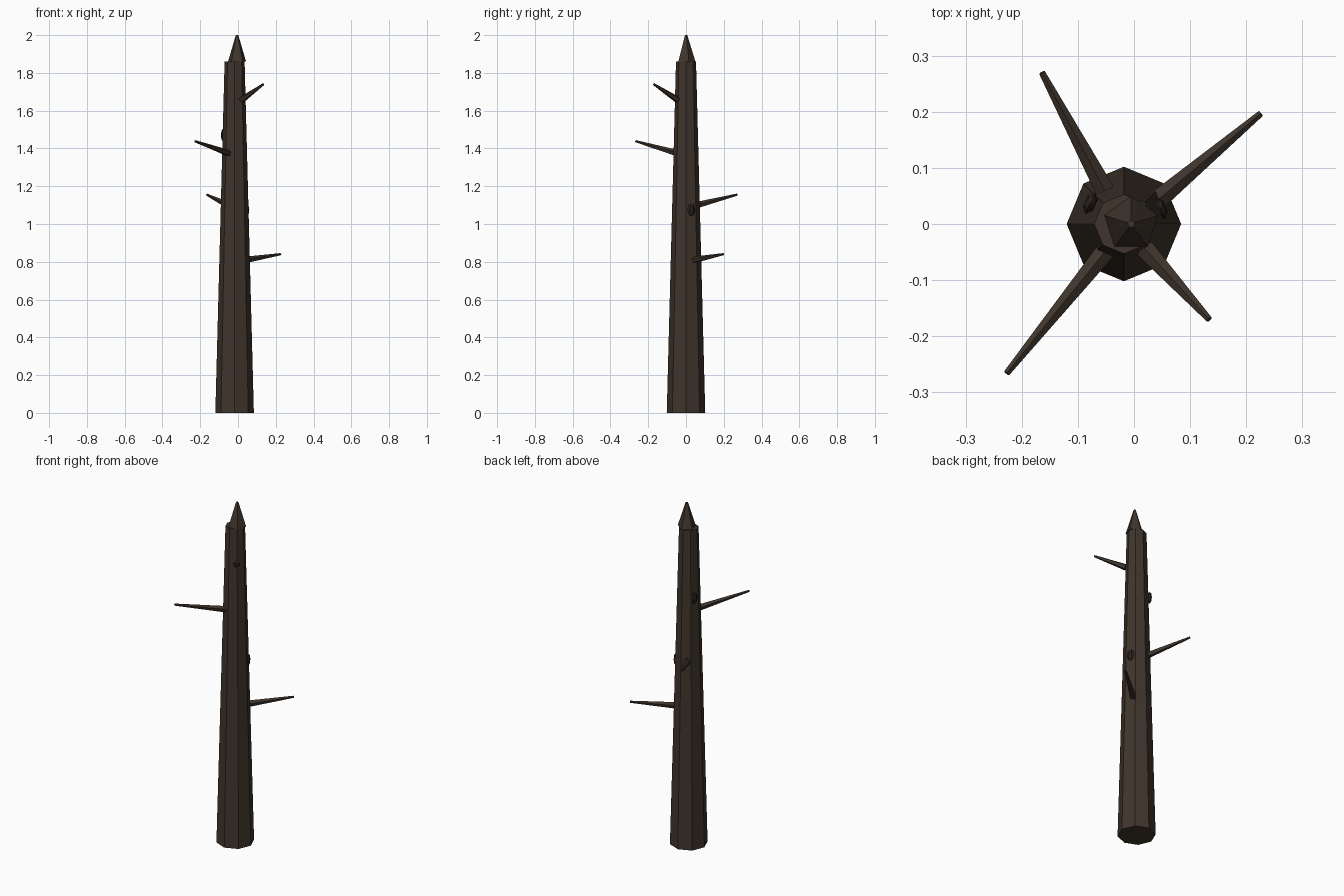
import bpy
from math import radians
from mathutils import Vector

if "Cube" in bpy.data.objects:
    bpy.data.objects.remove(bpy.data.objects["Cube"])


def material(name, color):
    m = bpy.data.materials.new(name)
    m.diffuse_color = (*color, 1)
    m.use_nodes = True
    m.node_tree.nodes["Principled BSDF"].inputs["Base Color"].default_value = m.diffuse_color
    return m


bark = material("bark", (0.05, 0.035, 0.025))
dark_bark = material("dark_bark", (0.022, 0.017, 0.013))


def taper(name, start, end, r1, r2, sides, mat):
    """Flat-sided tapered cylinder between two points."""
    a, b = Vector(start), Vector(end)
    axis = b - a
    bpy.ops.mesh.primitive_cone_add(vertices=sides, radius1=r1, radius2=r2,
                                    depth=axis.length, location=(a + b) / 2)
    ob = bpy.context.object
    ob.name = name
    if axis.xy.length > 1e-6:
        ob.rotation_euler = axis.to_track_quat('Z', 'Y').to_euler()
    ob.data.materials.append(mat)
    return ob


# Trunk and splintered tip
taper("trunk", (-0.018, 0, 0), (-0.018, 0, 1.86), 0.102, 0.053, 8, bark)
taper("broken_tip", (-0.005, 0, 1.86), (-0.005, 0, 2.0), 0.05, 0.007, 5, bark)

# Bare branch stubs
branches = [
    ((0.045, 0.045, 0.81), (0.226, 0.197, 0.84)),
    ((-0.052, 0.06, 1.10), (-0.164, 0.270, 1.155)),
    ((-0.050, -0.047, 1.375), (-0.227, -0.266, 1.438)),
    ((0.020, -0.045, 1.658), (0.134, -0.170, 1.74)),
]
for i, (start, end) in enumerate(branches):
    taper(f"branch_{i + 1}", start, end, 0.018, 0.006, 5, bark)

# Knots on the bark
for i, (pos, turn) in enumerate([((-0.078, 0.037, 1.47), 155),
                                 ((0.047, 0.028, 1.075), 22)]):
    bpy.ops.mesh.primitive_uv_sphere_add(segments=6, ring_count=4, radius=1, location=pos,
                                         rotation=(0, 0, radians(turn)))
    knot = bpy.context.object
    knot.name = f"knot_{i + 1}"
    knot.scale = (0.011, 0.021, 0.035)
    knot.data.materials.append(dark_bark)
